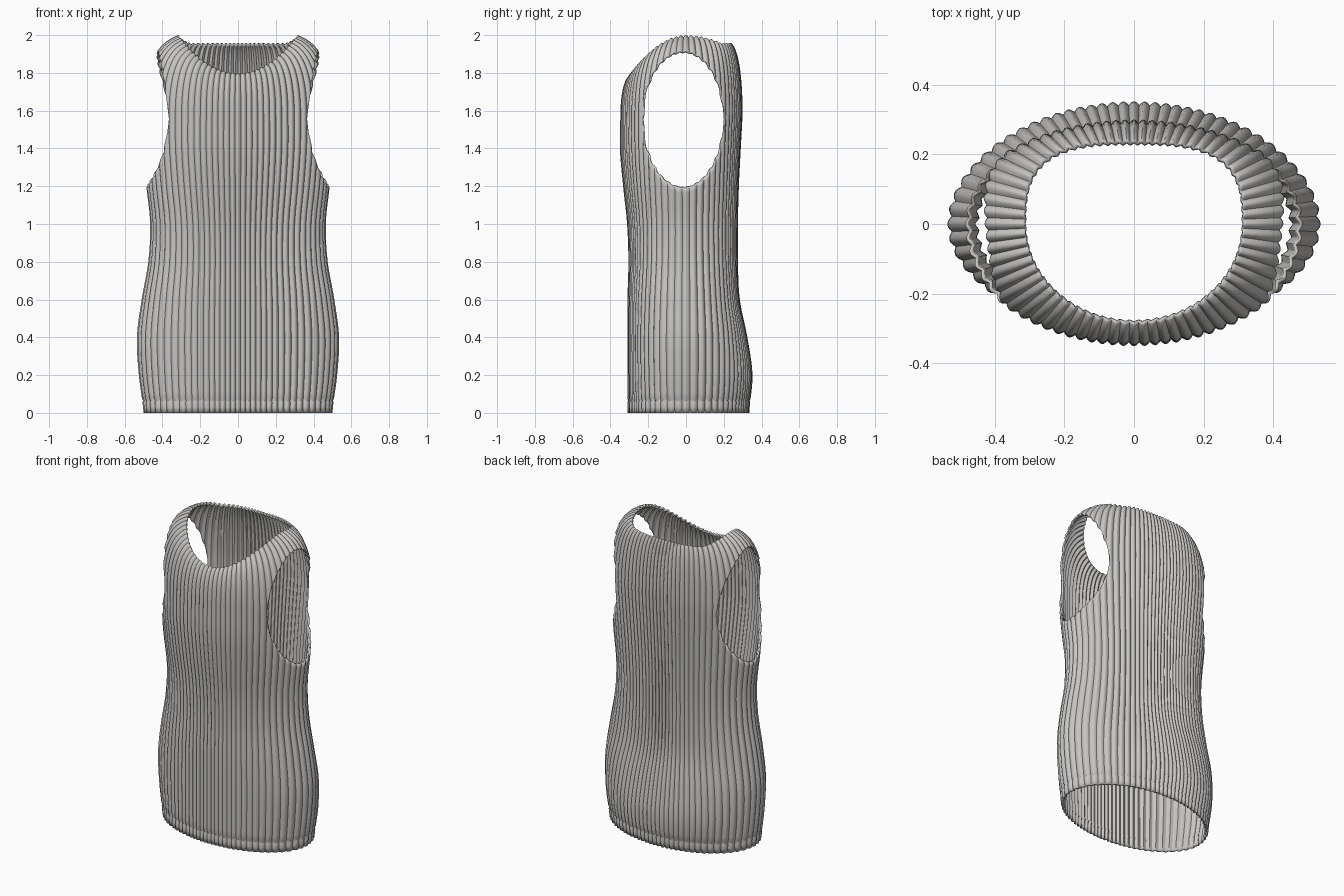
import bpy, bmesh, math
from mathutils import Vector

cube = bpy.data.objects.get("Cube")
if cube:
    bpy.data.objects.remove(cube)

RIBS, PER_RIB = 72, 6
COLS = RIBS * PER_RIB
STEP, YOKE, TOP = 0.2, 1.6, 2.0
RIB_DEPTH = 0.011

# Half-widths of the torso at every STEP of height
SIDE = [.50, .525, .535, .51, .475, .465, .485, .50, .51]
FRONT = [.31, .31, .31, .31, .305, .312, .333, .35, .347]
BACK = [.335, .352, .325, .285, .275, .275, .28, .29, .30]


def smooth_lookup(table, z):
    """Catmull-Rom interpolation of an evenly spaced table."""
    k = min(int(z / STEP), len(table) - 2)
    t = z / STEP - k
    p0, p1, p2, p3 = (table[max(0, min(len(table) - 1, k + d))] for d in (-1, 0, 1, 2))
    return p1 + t / 2 * (p2 - p0 + t * (2 * p0 - 5 * p1 + 4 * p2 - p3
                                        + t * (3 * (p1 - p2) + p3 - p0)))


def polar(angle, a, b, power=2):
    """Point on a superellipse in the direction of the angle."""
    c, s = math.cos(angle), math.sin(angle)
    r = (abs(c / a) ** power + abs(s / b) ** power) ** (-1 / power)
    return r * c, r * s


def torso(angle, z):
    depth = FRONT if math.sin(angle) < 0 else BACK
    x, y = polar(angle, smooth_lookup(SIDE, z), smooth_lookup(depth, z))
    return Vector((x, y, z))


def neckline(angle):
    if math.sin(angle) < 0:
        x, y = polar(angle, .315, .285)
        return Vector((x, y, TOP - .2 * (y / .285) ** 2))
    x, y = polar(angle, .315, .24, 3)
    return Vector((x, y, TOP - .042 * min(1, y / .19) ** 2))


def surface(angle, h):
    """Straight torso below the yoke, curving in to the neckline above it."""
    if h <= YOKE:
        return torso(angle, h)
    t = (h - YOKE) / (TOP - YOKE)
    start, end = torso(angle, YOKE), neckline(angle)
    ctrl = end.lerp(start, .93)
    ctrl.z = start.z + .85 * (end.z - start.z)
    return start * (1 - t) ** 2 + ctrl * (2 * t * (1 - t)) + end * t * t


def armhole_span(angle):
    """Lower and upper armhole limits on one rib line."""
    def inside(h):
        p = surface(angle, h)
        return ((p.y + .015) / .222) ** 2 + ((p.z - 1.555) / .36) ** 2 < 1

    def refine(a, b):
        for _ in range(12):
            m = (a + b) / 2
            a, b = (m, b) if inside(m) else (a, m)
        return a

    hits = [h for h in (1.15 + .01 * k for k in range(85)) if inside(h)]
    if not hits:
        return 1.555, 1.555
    return refine(hits[0], hits[0] - .01), refine(hits[-1], hits[-1] + .01)


# Rib lines, each split in two at the armhole level
HEM = [0, .03, .055, .065, .075]
LOW, HIGH = 38, 20
lower, upper = [], []
bm = bmesh.new()
for i in range(COLS):
    angle = 2 * math.pi * i / COLS
    lo, hi = armhole_span(angle)
    heights = HEM + [HEM[-1] + (lo - HEM[-1]) * k / LOW for k in range(1, LOW + 1)]
    lower.append([bm.verts.new(surface(angle, h)) for h in heights])
    upper.append([bm.verts.new(surface(angle, hi + (TOP - hi) * k / HIGH))
                  for k in range(HIGH + 1)])

hem_groove = [column[3] for column in lower]
for grid in (lower, upper):
    for i in range(COLS):
        a, b = grid[i], grid[(i + 1) % COLS]
        for j in range(len(a) - 1):
            bm.faces.new((a[j], b[j], b[j + 1], a[j + 1]))
for v in hem_groove:
    v.tag = True
bmesh.ops.remove_doubles(bm, verts=bm.verts, dist=.00002)
bm.normal_update()

# Knitted ribs and hem seam pressed in along the surface normals
moves = []
for v in bm.verts:
    angle = math.atan2(v.co.y, v.co.x)
    push = RIB_DEPTH * (abs(math.cos(angle * RIBS / 2)) - 1)
    if v.tag:
        push -= .004
    moves.append((v, v.normal * push))
for v, offset in moves:
    v.co += offset

mesh = bpy.data.meshes.new("ribbed_tank_top")
bm.to_mesh(mesh)
bm.free()
top = bpy.data.objects.new("ribbed_tank_top", mesh)
bpy.context.collection.objects.link(top)

# Fabric thickness
solid = top.modifiers.new("fabric_thickness", 'SOLIDIFY')
solid.thickness = .01
solid.offset = -1

# Fabric colour
fabric = bpy.data.materials.new("light_grey_knit")
fabric.use_nodes = True
colour = (.58, .57, .55, 1)
fabric.diffuse_color = colour
bsdf = fabric.node_tree.nodes["Principled BSDF"]
bsdf.inputs["Base Color"].default_value = colour
bsdf.inputs["Roughness"].default_value = .9
mesh.materials.append(fabric)

bpy.context.view_layer.objects.active = top
top.select_set(True)
bpy.ops.object.shade_smooth_by_angle(angle=math.radians(40))
